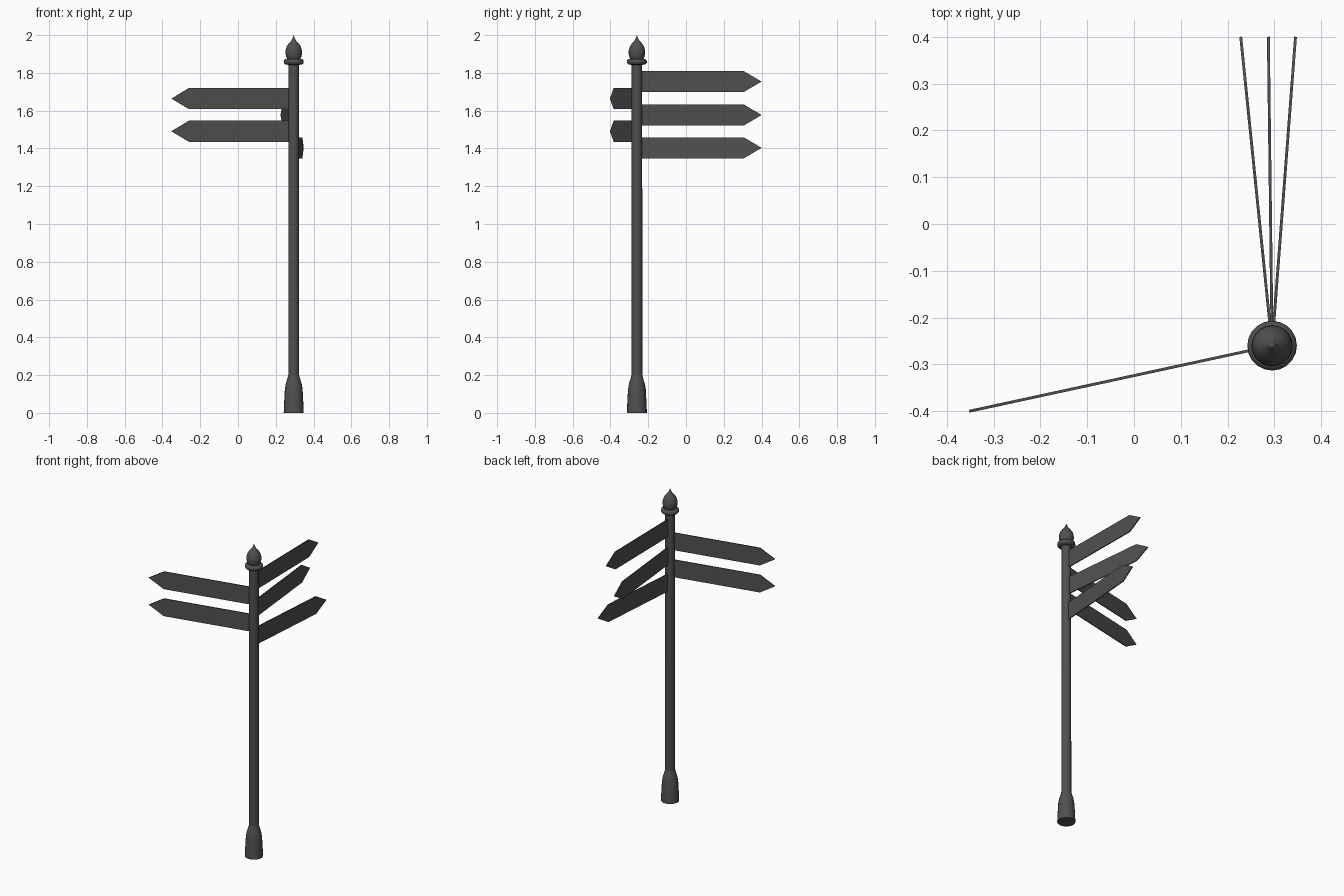
import bpy, bmesh, math
from mathutils import Vector, Matrix

if "Cube" in bpy.data.objects:
    bpy.data.objects.remove(bpy.data.objects["Cube"])

AXIS = Vector((0.295, -0.26, 0))
SIDES = 20

iron = bpy.data.materials.new("dark_iron")
iron.diffuse_color = (0.08, 0.08, 0.08, 1)
iron.use_nodes = True
iron.node_tree.nodes["Principled BSDF"].inputs["Base Color"].default_value = iron.diffuse_color


def finish(name, bm, smooth=False):
    bmesh.ops.recalc_face_normals(bm, faces=bm.faces)
    me = bpy.data.meshes.new(name)
    bm.to_mesh(me)
    bm.free()
    ob = bpy.data.objects.new(name, me)
    bpy.context.collection.objects.link(ob)
    me.materials.append(iron)
    if smooth:
        bpy.ops.object.select_all(action='DESELECT')
        ob.select_set(True)
        bpy.context.view_layer.objects.active = ob
        bpy.ops.object.shade_smooth_by_angle(angle=math.radians(40))
    return ob


def lathe(name, profile):
    """Revolve (radius, z) points round the post axis."""
    bm = bmesh.new()
    vs = [bm.verts.new(AXIS + Vector((r, 0, z))) for r, z in profile]
    edges = [bm.edges.new(p) for p in zip(vs, vs[1:])]
    bmesh.ops.spin(bm, geom=vs + edges, cent=AXIS, axis=(0, 0, 1),
                   angle=math.tau, steps=SIDES, use_duplicate=False)
    bmesh.ops.remove_doubles(bm, verts=bm.verts, dist=0.0001)
    return finish(name, bm, True)


def sign(name, tip_x, tip_y, z, half=0.056, thick=0.006):
    """Flat pointed board reaching from the post to the given tip."""
    d = Vector((tip_x, tip_y, 0)) - AXIS
    d.z = 0
    n = d.length
    outline = [(0.015, -half), (n - 0.095, -half), (n, 0),
               (n - 0.095, half), (0.015, half)]
    bm = bmesh.new()
    face = bm.faces.new([bm.verts.new((u, -thick / 2, v)) for u, v in outline])
    new = bmesh.ops.extrude_face_region(bm, geom=[face])["geom"]
    bmesh.ops.translate(bm, vec=(0, thick, 0),
                        verts=[g for g in new if isinstance(g, bmesh.types.BMVert)])
    m = (Matrix.Translation(AXIS + Vector((0, 0, z)))
         @ Matrix.Rotation(math.atan2(d.y, d.x), 4, 'Z'))
    bmesh.ops.transform(bm, matrix=m, verts=bm.verts)
    return finish(name, bm)


# Post and its wider foot
lathe("post", [(0, 0.1), (0.029, 0.1), (0.028, 1.86), (0, 1.86)])
lathe("foot", [(0, 0), (0.053, 0), (0.051, 0.05), (0.047, 0.125),
               (0.042, 0.155), (0.034, 0.18), (0.029, 0.2)])

# Collar ring and pointed finial
lathe("collar", [(0.026, 1.842), (0.045, 1.845), (0.052, 1.852), (0.053, 1.86),
                 (0.051, 1.868), (0.044, 1.874), (0, 1.876)])
lathe("finial", [(0, 1.87), (0.033, 1.87), (0.040, 1.884), (0.044, 1.902),
                 (0.043, 1.92), (0.037, 1.94), (0.026, 1.957),
                 (0.014, 1.969), (0.007, 1.982), (0, 2.0)])

# Boards pointing left
for i, z in enumerate((1.664, 1.491)):
    sign(f"left_board_{i + 1}", -0.352, -0.40, z)

# Boards fanned towards the back
for i, (x, z) in enumerate(((0.287, 1.754), (0.228, 1.577), (0.345, 1.403))):
    sign(f"back_board_{i + 1}", x, 0.40, z)
